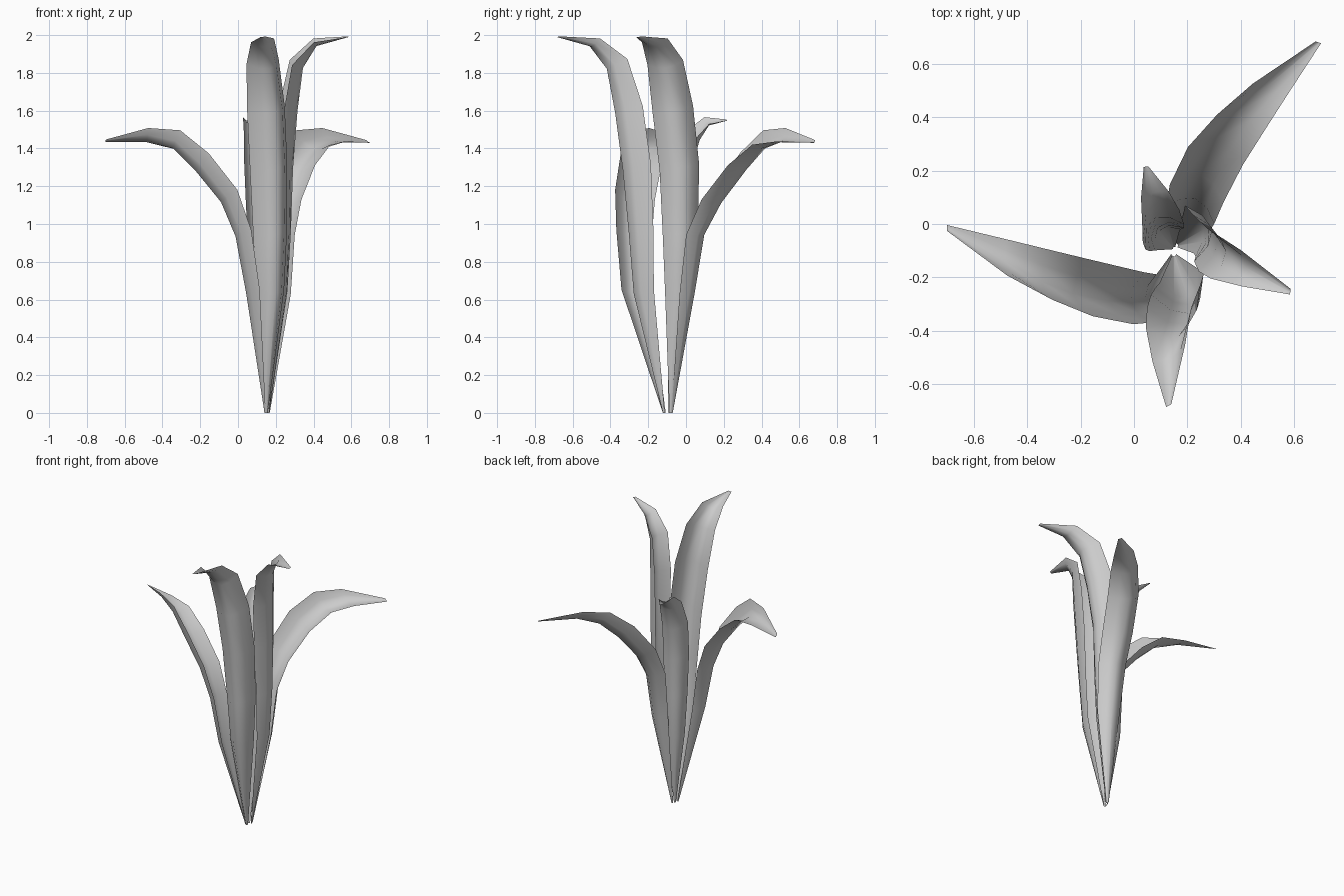
import bpy, math
from mathutils import Vector

# Shared half-width along a leaf, base to tip, and the arc across it
WIDTH = [0.008, 0.078, 0.095, 0.106, 0.108, 0.094, 0.068, 0.011]
CUP = [0.6, 0.75, 0.75, 0.8, 0.8, 0.75, 0.5, 0.2]
ACROSS = [-1, -0.55, 0, 0.55, 1]


def leaf(name, spine, start, end, scale=1.0, tilt=-0.15, deep=1.0):
    """Cupped blade: spine runs midway between both edges, start/end = heading of its width,
    tilt = roll reached at the tip, deep = extra cupping towards the base."""
    pts = [Vector(p) for p in spine]
    n, m = len(pts), len(ACROSS)
    verts = []
    for i, p in enumerate(pts):
        f = i / (n - 1)
        tangent = (pts[min(i + 1, n - 1)] - pts[max(i - 1, 0)]).normalized()
        a = math.radians(start + (end - start) * f)
        side = Vector((math.cos(a), math.sin(a), -0.15 + (tilt + 0.15) * f * f))
        out = tangent.cross(side).normalized()
        w = WIDTH[i] * scale
        depth = w * CUP[i] * (deep + (1 - deep) * f * f)
        for s in ACROSS:
            verts.append(p + side * w * s + out * depth * (1 - s * s))
    faces = [(i * m + j, i * m + j + 1, (i + 1) * m + j + 1, (i + 1) * m + j)
             for i in range(n - 1) for j in range(m - 1)]
    mesh = bpy.data.meshes.new(name)
    mesh.from_pydata(verts, [], faces)
    mesh.shade_smooth()
    obj = bpy.data.objects.new(name, mesh)
    bpy.context.collection.objects.link(obj)


# Low arching leaves
leaf("leaf_back_right", [(.16, -.075, 0), (.205, -.01, .64), (.21, .03, .96), (.235, .115, 1.155),
     (.305, .255, 1.345), (.40, .38, 1.458), (.51, .505, 1.473), (.69, .68, 1.437)],
     -18, -18, tilt=-0.65)
leaf("leaf_left", [(.145, -.115, 0), (.10, -.265, .64), (.055, -.275, .95), (-.017, -.27, 1.155),
     (-.165, -.238, 1.34), (-.312, -.19, 1.458), (-.477, -.125, 1.473), (-.70, -.015, 1.44)],
     103, 90, tilt=-0.65)

# Tall upright leaves
leaf("leaf_front", [(.15, -.115, 0), (.17, -.195, .64), (.17, -.205, .95), (.162, -.225, 1.3),
     (.148, -.272, 1.61), (.13, -.35, 1.86), (.13, -.485, 1.972), (.13, -.68, 1.992)],
     197, 208, deep=1.5)
leaf("leaf_right", [(.16, -.08, 0), (.205, -.035, .64), (.21, -.03, .95), (.208, -.035, 1.3),
     (.23, -.07, 1.61), (.28, -.11, 1.855), (.40, -.165, 1.972), (.585, -.253, 1.992)], -72, -92)

# Short leaf tucked at the back
leaf("leaf_back", [(.15, -.09, 0), (.125, -.06, .5), (.12, -.06, .8), (.115, -.055, 1.07),
     (.11, -.035, 1.3), (.10, .03, 1.475), (.078, .11, 1.548), (.045, .215, 1.55)],
     45, 8, 0.78, tilt=-0.4)
